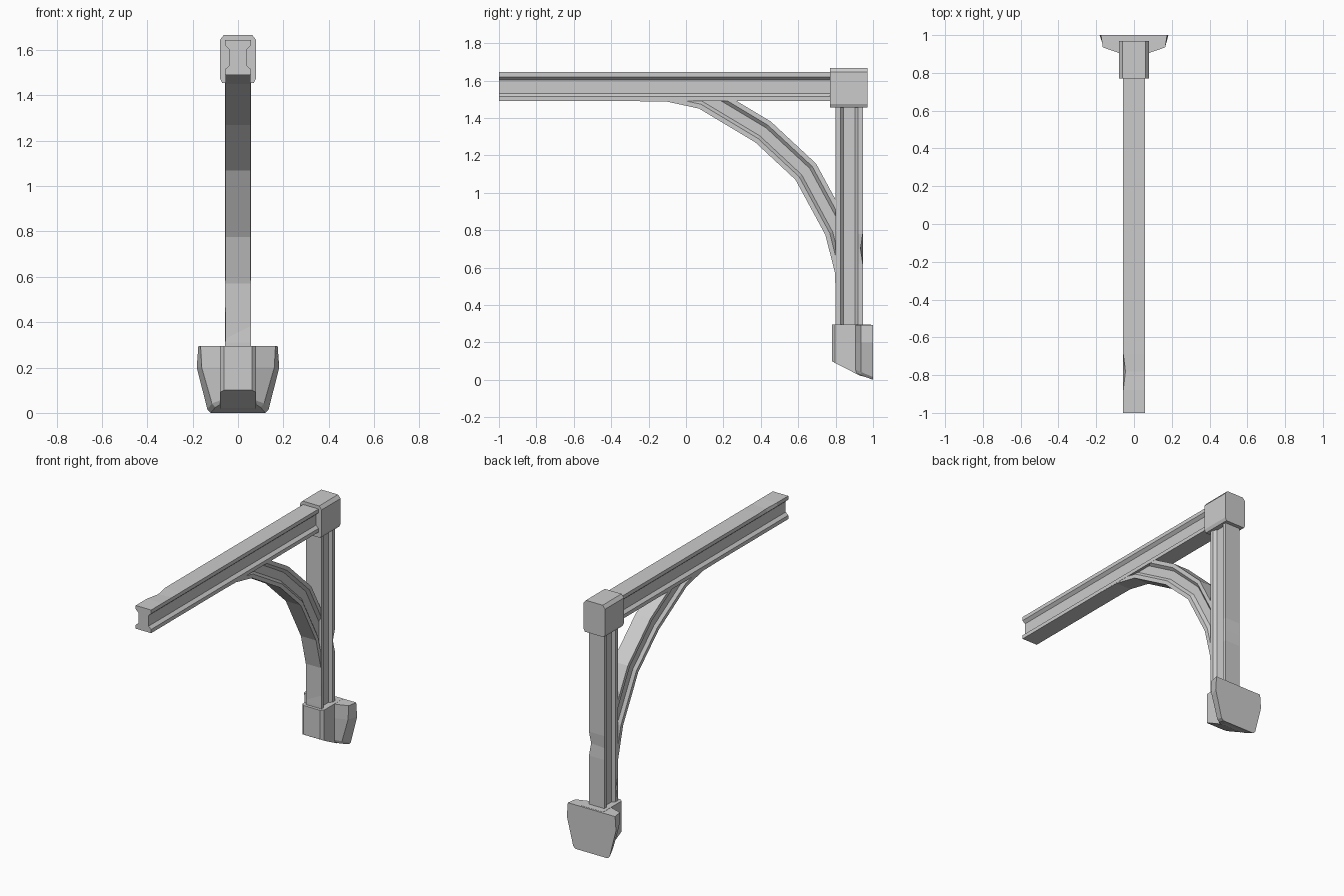
import bpy, bmesh
from mathutils import Vector

if "Cube" in bpy.data.objects:
    bpy.data.objects.remove(bpy.data.objects["Cube"])


def loft(name, rings, clips=()):
    """Skin matching closed rings, cap the ends, optionally cut by planes."""
    bm = bmesh.new()
    loops = [[bm.verts.new(p) for p in ring] for ring in rings]
    n = len(loops[0])
    for a, b in zip(loops, loops[1:]):
        for i in range(n):
            j = (i + 1) % n
            bm.faces.new((a[i], a[j], b[j], b[i]))
    bm.faces.new(loops[0])
    bm.faces.new(loops[-1])
    for co, no in clips:
        geom = bm.verts[:] + bm.edges[:] + bm.faces[:]
        bmesh.ops.bisect_plane(bm, geom=geom, plane_co=co, plane_no=no, clear_outer=True)
        bmesh.ops.holes_fill(bm, edges=[e for e in bm.edges if e.is_boundary])
    bmesh.ops.recalc_face_normals(bm, faces=bm.faces)
    mesh = bpy.data.meshes.new(name)
    bm.to_mesh(mesh)
    bm.free()
    obj = bpy.data.objects.new(name, mesh)
    bpy.context.collection.objects.link(obj)
    return obj


def mirrored(half):
    """Close a right-hand half outline by mirroring it in x."""
    return half + [(-x, d) for x, d in reversed(half)]


def i_profile(w, depth, web=0.038):
    """Timber section with a chamfered groove along both sides."""
    return mirrored([(w, 0), (w, 0.025), (web, 0.042), (web, depth - 0.042),
                     (w, depth - 0.025), (w, depth)])


def timber(name, profile, stations, place, chips):
    """Straight timber; chips pull one profile corner inwards at a station."""
    rings = []
    for s in stations:
        ring = list(profile)
        if s in chips:
            corner, dx, dd = chips[s]
            x, d = ring[corner]
            ring[corner] = (x + dx, d + dd)
        rings.append([place(x, d, s) for x, d in ring])
    return loft(name, rings)


# Horizontal beam
timber("beam", i_profile(0.057, 0.155), [-1, -0.88, -0.78, -0.69, 0.8],
       lambda x, d, s: (x, s, 1.49 + d), {-0.78: (6, 0.012, -0.006)})

# Upright post
timber("post", i_profile(0.057, 0.145), [0.2, 0.31, 0.38, 0.47, 0.62, 0.7, 0.78, 1.5],
       lambda x, d, s: (x, 0.8 + d, s),
       {0.38: (11, 0.012, 0.006), 0.7: (5, -0.008, -0.012)})

# Curved brace: grooved section swept along its lower edge, trimmed at beam and post
path = [Vector(p) for p in [(-0.48, 1.493), (-0.10, 1.487), (0.07, 1.45), (0.37, 1.27),
                            (0.585, 1.07), (0.745, 0.775), (0.797, 0.57), (0.802, 0.30)]]
rings = []
for i, p in enumerate(path):
    t0 = (p - path[max(i - 1, 0)]).normalized()
    t1 = (path[min(i + 1, len(path) - 1)] - p).normalized()
    t = (t0 + t1).normalized()
    normal = Vector((-t.y, t.x)) / max(t.dot(t1), t.dot(t0))
    rings.append([(x, p.x + normal.x * d, p.y + normal.y * d)
                  for x, d in i_profile(0.056, 0.138)])
loft("brace", rings, [((0, 0, 1.496), (0, 0, 1)), ((0, 0.806, 0), (0, 1, 0))])

# Corner cap over the joint
cap = mirrored([(0.07, 1.455), (0.08, 1.475), (0.08, 1.645), (0.062, 1.667)])
loft("corner_cap", [[(x, y, z) for x, z in cap] for y in (0.77, 0.97)])

# Foot block with chamfered front and sloping underside
foot = [(0.78, 0.062, 0.10), (0.797, 0.08, 0.09), (0.93, 0.08, 0.022), (0.99, 0.08, 0.008)]
loft("foot_block", [[(x, y, z) for x, z in mirrored([(w, z0), (w, 0.295)])]
                    for y, w, z0 in foot])

# Tapered wall plate behind the foot
plate = [
    (0.905, [(0.079, 0.294), (0.079, 0.2), (0.079, 0.055), (0.075, 0.04)]),
    (0.935, [(0.165, 0.294), (0.16, 0.2), (0.115, 0.042), (0.10, 0.024)]),
    (1.0, [(0.175, 0.294), (0.182, 0.2), (0.135, 0.015), (0.12, 0.0)]),
]
loft("wall_plate", [[(x, y, z) for x, z in mirrored(half)] for y, half in plate])
